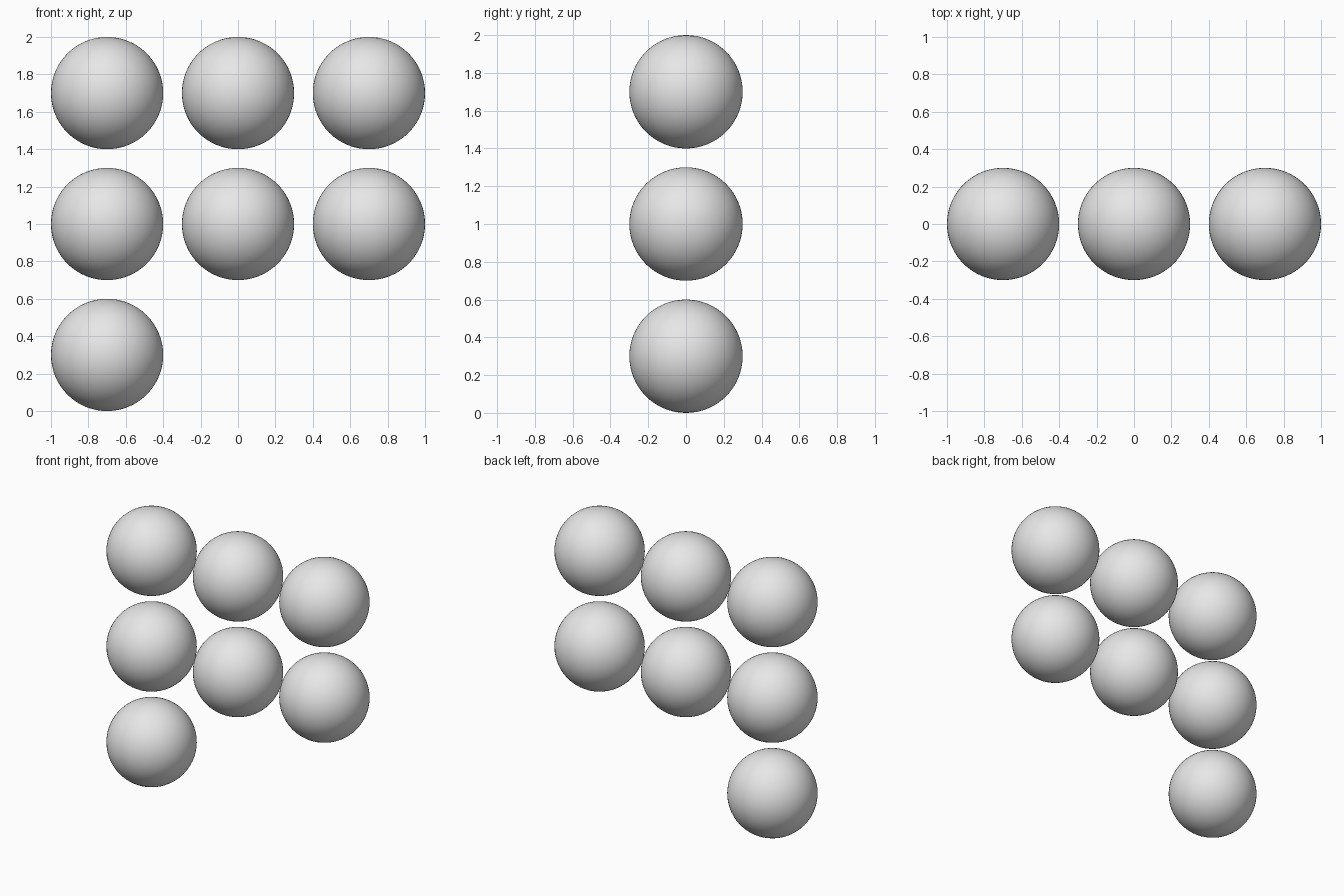
import bpy

# Remove the default cube
cube = bpy.data.objects.get("Cube")
if cube:
    bpy.data.objects.remove(cube, do_unlink=True)

# Single light grey material
grey = bpy.data.materials.new("light grey")
grey.use_nodes = True
color = (0.8, 0.8, 0.8, 1.0)
grey.diffuse_color = color
grey.node_tree.nodes["Principled BSDF"].inputs["Base Color"].default_value = color

RADIUS = 0.3
SPACING = 0.7

# Columns filled in each row, from the bottom up
rows = {
    "bottom": ["right"],
    "middle": ["right", "centre", "left"],
    "top": ["right", "centre", "left"],
}
column_x = {"right": -SPACING, "centre": 0.0, "left": SPACING}


def add_ball(name, x, z):
    bpy.ops.mesh.primitive_uv_sphere_add(
        segments=64, ring_count=32, radius=RADIUS, location=(x, 0, z))
    ball = bpy.context.object
    ball.name = name
    ball.data.name = name
    ball.data.materials.append(grey)
    bpy.ops.object.shade_smooth()


# Grid of balls
for level, (row, columns) in enumerate(rows.items()):
    for column in columns:
        add_ball(f"ball_{row}_{column}", column_x[column],
                 RADIUS + level * SPACING)
